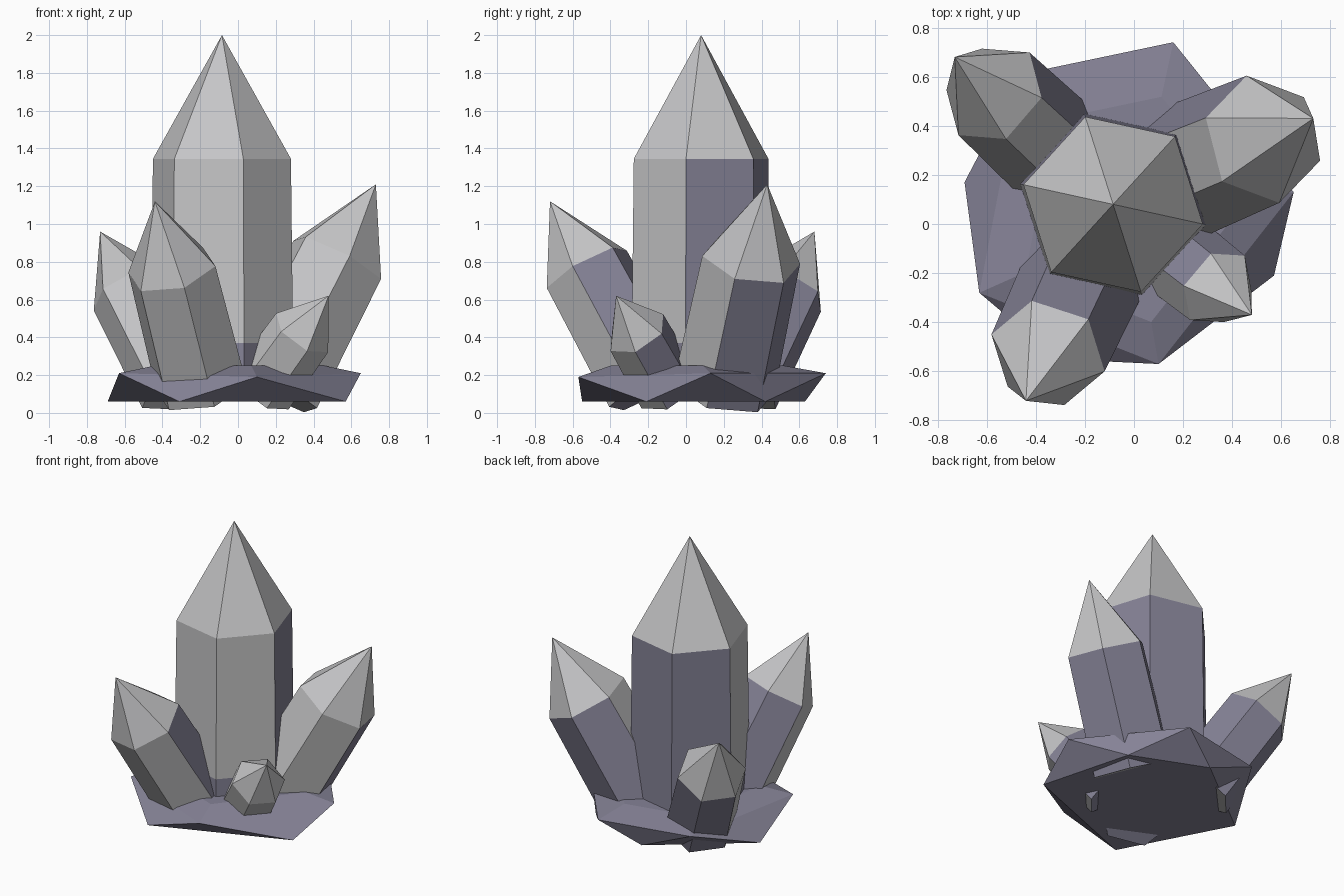
import bpy, bmesh, math
from mathutils import Vector

cube = bpy.data.objects.get("Cube")
if cube:
    bpy.data.objects.remove(cube, do_unlink=True)


def make_material(name, colour):
    mat = bpy.data.materials.new(name)
    mat.use_nodes = True
    mat.diffuse_color = (*colour, 1)
    mat.node_tree.nodes["Principled BSDF"].inputs["Base Color"].default_value = (*colour, 1)
    return mat


pale_grey = make_material("pale grey", (0.56, 0.56, 0.57))
slate_purple = make_material("slate purple", (0.235, 0.225, 0.305))


def finish(name, bm, colour_rule):
    bmesh.ops.recalc_face_normals(bm, faces=bm.faces[:])
    bm.normal_update()
    for face in bm.faces:
        face.material_index = colour_rule(face)
    mesh = bpy.data.meshes.new(name)
    bm.to_mesh(mesh)
    bm.free()
    mesh.materials.append(pale_grey)
    mesh.materials.append(slate_purple)
    obj = bpy.data.objects.new(name, mesh)
    bpy.context.collection.objects.link(obj)


def bridge(bm, lower, upper):
    count = len(lower)
    for i in range(count):
        j = (i + 1) % count
        bm.faces.new((lower[i], lower[j], upper[j], upper[i]))


def crystal(name, shoulder, apex, radius, corner, lowest, band=None):
    """Six-sided prism with a pointed tip; corner aims one shoulder vertex."""
    shoulder, apex = Vector(shoulder), Vector(apex)
    axis = (apex - shoulder).normalized()
    u = Vector(corner)
    u = (u - axis * u.dot(axis)).normalized()
    v = axis.cross(u)
    base_z = lowest + radius * math.hypot(axis.x, axis.y)
    base = shoulder - axis * ((shoulder.z - base_z) / axis.z)

    bm = bmesh.new()

    def ring(centre, r):
        turns = [math.radians(60 * i) for i in range(6)]
        return [bm.verts.new(centre + u * r * math.cos(t) + v * r * math.sin(t)) for t in turns]

    rings = [ring(base, radius * 1.04)]
    if band:
        rings.append(ring(base.lerp(shoulder, (band - base.z) / (shoulder.z - base.z)), radius * 1.03))
    rings.append(ring(shoulder, radius))
    bm.faces.new(rings[0])
    for lower, upper in zip(rings, rings[1:]):
        bridge(bm, lower, upper)
    tip = bm.verts.new(apex)
    for i in range(6):
        bm.faces.new((rings[-1][i], rings[-1][(i + 1) % 6], tip))

    # Tips are grey; body faces turned to the back, and the foot band, are purple
    def colour_rule(face):
        if tip in face.verts:
            return 0
        in_band = band and face.calc_center_median().z < band
        return 1 if in_band or face.normal.y > 0 else 0

    finish(name, bm, colour_rule)


# Crystals
crystal("main_crystal", (-0.085, 0.08, 1.345), (-0.085, 0.08, 2.0), 0.374,
        (0.365, -0.08, 0), 0.08, band=0.37)
crystal("back_left_crystal", (0.525, 0.345, 0.81), (0.73, 0.43, 1.21), 0.268,
        (-0.065, 0.255, -0.02), 0.0)
crystal("back_right_crystal", (-0.57, 0.53, 0.65), (-0.73, 0.68, 0.96), 0.222,
        (0.14, 0.17, 0), 0.01)
crystal("front_right_crystal", (-0.35, -0.525, 0.76), (-0.44, -0.72, 1.12), 0.243,
        (0.23, -0.075, 0.017), 0.01)
crystal("small_crystal", (0.34, -0.26, 0.425), (0.48, -0.37, 0.62), 0.172,
        (0.14, -0.01, -0.1), 0.01)

# Rock base: staggered rim and foot corners, with a low faceted crown
rim_points = [(0.1, -0.57, 0.19), (0.65, 0.13, 0.21), (0.16, 0.74, 0.21),
              (-0.46, 0.61, 0.21), (-0.63, -0.28, 0.21)]
foot_points = [(0.57, -0.21), (0.4, 0.42), (-0.1, 0.63), (-0.69, 0.17), (-0.31, -0.55)]
bm = bmesh.new()
rim = [bm.verts.new(p) for p in rim_points]
foot = [bm.verts.new((x, y, 0.06)) for x, y in foot_points]
crown = [bm.verts.new((x * 0.7, y * 0.7, 0.25)) for x, y, z in rim_points]
bm.faces.new(foot)
bm.faces.new(crown)
bridge(bm, rim, crown)
for i in range(5):
    j = (i + 1) % 5
    bm.faces.new((rim[i], foot[i], rim[j]))
    bm.faces.new((foot[i], foot[j], rim[j]))
finish("rock_base", bm, lambda face: 1)
